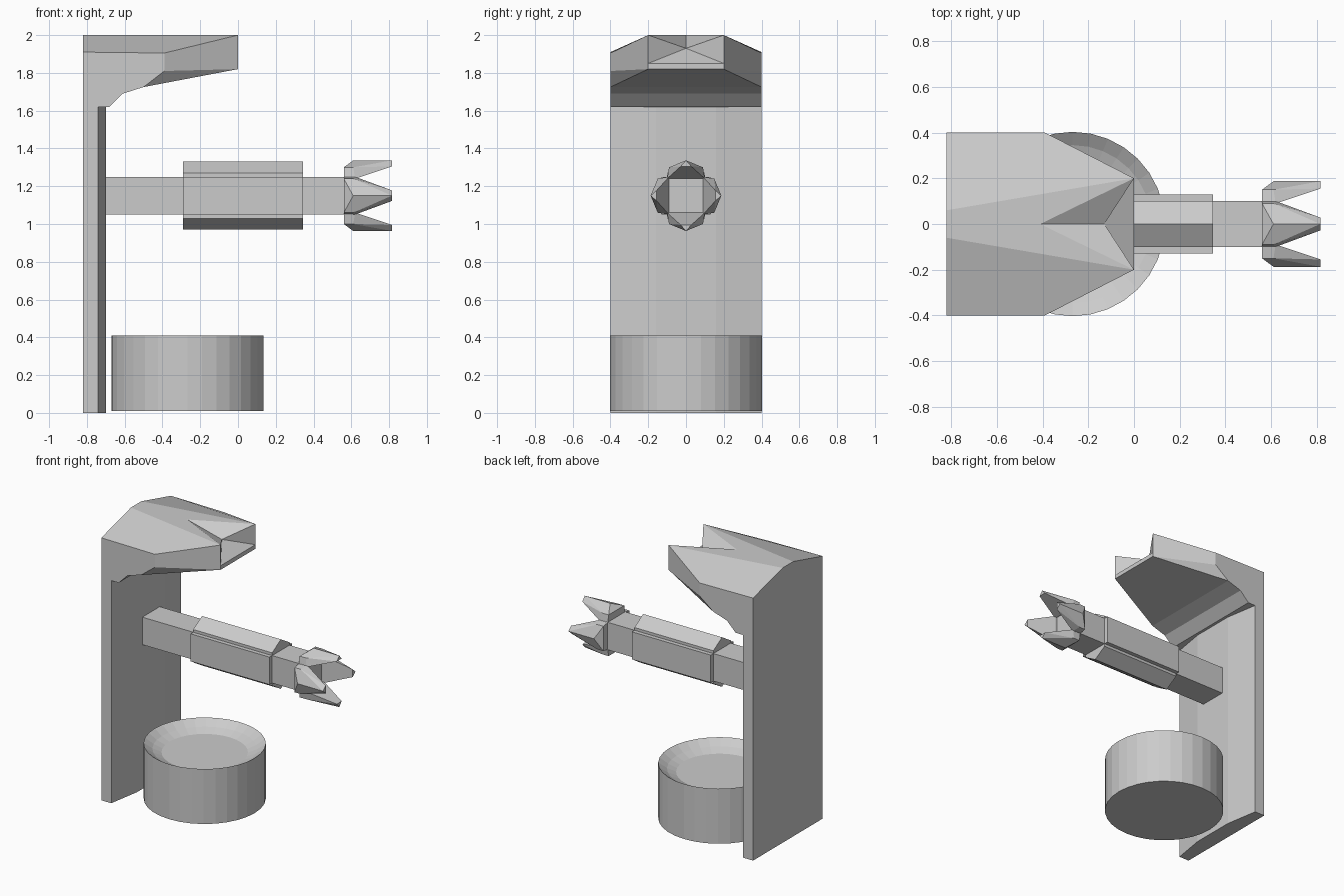
import bpy, bmesh, math
from mathutils import Vector

cube = bpy.data.objects.get("Cube")
if cube:
    bpy.data.objects.remove(cube, do_unlink=True)

GREY = (0.6, 0.6, 0.6, 1.0)
mat = bpy.data.materials.new("plain grey")
mat.use_nodes = True
mat.diffuse_color = GREY
mat.node_tree.nodes["Principled BSDF"].inputs["Base Color"].default_value = GREY


def finish(name, bm):
    bmesh.ops.recalc_face_normals(bm, faces=bm.faces)
    mesh = bpy.data.meshes.new(name)
    bm.to_mesh(mesh)
    bm.free()
    mesh.materials.append(mat)
    obj = bpy.data.objects.new(name, mesh)
    bpy.context.collection.objects.link(obj)
    return obj


def prism(name, outline, axis, start, end):
    """Extrude a 2D outline along x (outline = y, z) or z (outline = x, y)."""
    bm = bmesh.new()
    place = (lambda p: (start, *p)) if axis == "x" else (lambda p: (*p, start))
    face = bm.faces.new([bm.verts.new(place(p)) for p in outline])
    new = bmesh.ops.extrude_face_region(bm, geom=[face])["geom"]
    move = Vector((end - start, 0, 0) if axis == "x" else (0, 0, end - start))
    bmesh.ops.translate(bm, vec=move, verts=[v for v in new if isinstance(v, bmesh.types.BMVert)])
    return finish(name, bm)


# Upright back panel with a gently bulging inner face
prism("back_panel", [(-0.82, -0.4), (-0.74, -0.4), (-0.70, -0.16), (-0.70, 0.16),
                     (-0.74, 0.4), (-0.82, 0.4)], "z", 0, 1.62)

# Overhanging head with a notched nose: half shape, mirrored across y
P = {
    "s0": (-0.82, 0.4, 1.91), "s1": (-0.39, 0.4, 1.905), "s2": (-0.39, 0.4, 1.81),
    "s3": (-0.50, 0.4, 1.725), "s4": (-0.61, 0.4, 1.69), "s5": (-0.68, 0.4, 1.62),
    "s6": (-0.82, 0.4, 1.62), "ridge": (-0.82, 0.06, 2.0), "ridge_c": (-0.82, 0, 2.0),
    "tip": (0, 0.2, 2.0), "lip": (0, 0.2, 1.85), "low": (0, 0.2, 1.82),
    "lip_c": (0, 0, 1.85), "low_c": (0, 0, 1.82),
    "notch": (-0.41, 0, 2.0), "notch_low": (-0.13, 0, 1.93),
    "c3": (-0.50, 0, 1.725), "c4": (-0.61, 0, 1.69), "c5": (-0.68, 0, 1.62), "c6": (-0.82, 0, 1.62),
}
FACES = ["s0 s1 s2 s3 s4 s5 s6", "s0 ridge ridge_c c6 s6", "s0 s1 tip ridge",
         "ridge_c ridge tip notch", "s1 tip lip low s2", "s2 low s3", "s3 low low_c c3",
         "s3 s4 c4 c3", "s4 s5 c5 c4", "s5 s6 c6 c5", "notch tip notch_low",
         "tip lip notch_low", "notch_low lip lip_c", "lip low low_c lip_c"]
bm = bmesh.new()
for side in (1, -1):
    verts = {k: bm.verts.new((x, y * side, z)) for k, (x, y, z) in P.items()}
    for f in FACES:
        bm.faces.new([verts[k] for k in f.split()])
bmesh.ops.remove_doubles(bm, verts=bm.verts, dist=0.0005)
finish("head", bm)

# Square arm reaching forward from the panel
ARM_Z = 1.15


def square(y0, y1, z0, z1):
    return [(y0, z0), (y1, z0), (y1, z1), (y0, z1)]


prism("arm_bar", square(-0.1, 0.1, 1.05, 1.25), "x", -0.705, 0.61)

# Sleeve plates: flat at the sides, ridged above and below
for name, s in (("left", 1), ("right", -1)):
    prism(f"sleeve_plate_{name}", square(s * 0.09, s * 0.13, 1.05, 1.25), "x", -0.29, 0.345)
for name, s in (("top", 1), ("bottom", -1)):
    prism(f"sleeve_plate_{name}",
          [(y, ARM_Z + s * r) for y, r in
           ((-0.1, 0.09), (0.1, 0.09), (0.1, 0.12), (0, 0.18), (-0.1, 0.12))],
          "x", -0.29, 0.345)

# Four ridged claws around the arm end, given as (x, half width, radius)
CLAW = [(0.56, 0.1, 0.09), (0.56, 0.09, 0.15), (0.62, 0.1, 0.09), (0.61, 0.09, 0.15),
        (0.61, 0, 0.187), (0.815, 0.028, 0.155), (0.815, 0, 0.187)]
for i, name in enumerate(("top", "left", "bottom", "right")):
    c, s = round(math.cos(i * math.pi / 2)), round(math.sin(i * math.pi / 2))
    bm = bmesh.new()
    for x, w, r in CLAW:
        for k in ((w, -w) if w else (0,)):
            bm.verts.new((x, c * k + s * r, ARM_Z + c * r - s * k))
    bmesh.ops.convex_hull(bm, input=bm.verts)
    bmesh.ops.dissolve_limit(bm, angle_limit=0.01, verts=bm.verts, edges=bm.edges)
    finish(f"claw_{name}", bm)

# Round base drum with a dished top
SEG = 32
bm = bmesh.new()
rings = []
for r, z in ((0.403, 0.01), (0.403, 0.41), (0.345, 0.37), (0.285, 0.345)):
    rings.append([bm.verts.new((-0.268 + r * math.cos(2 * math.pi * i / SEG),
                                r * math.sin(2 * math.pi * i / SEG), z)) for i in range(SEG)])
for a, b in zip(rings, rings[1:]):
    for i in range(SEG):
        j = (i + 1) % SEG
        bm.faces.new((a[i], a[j], b[j], b[i]))
bm.faces.new(rings[0])
bm.faces.new(rings[-1])
finish("base_drum", bm)
